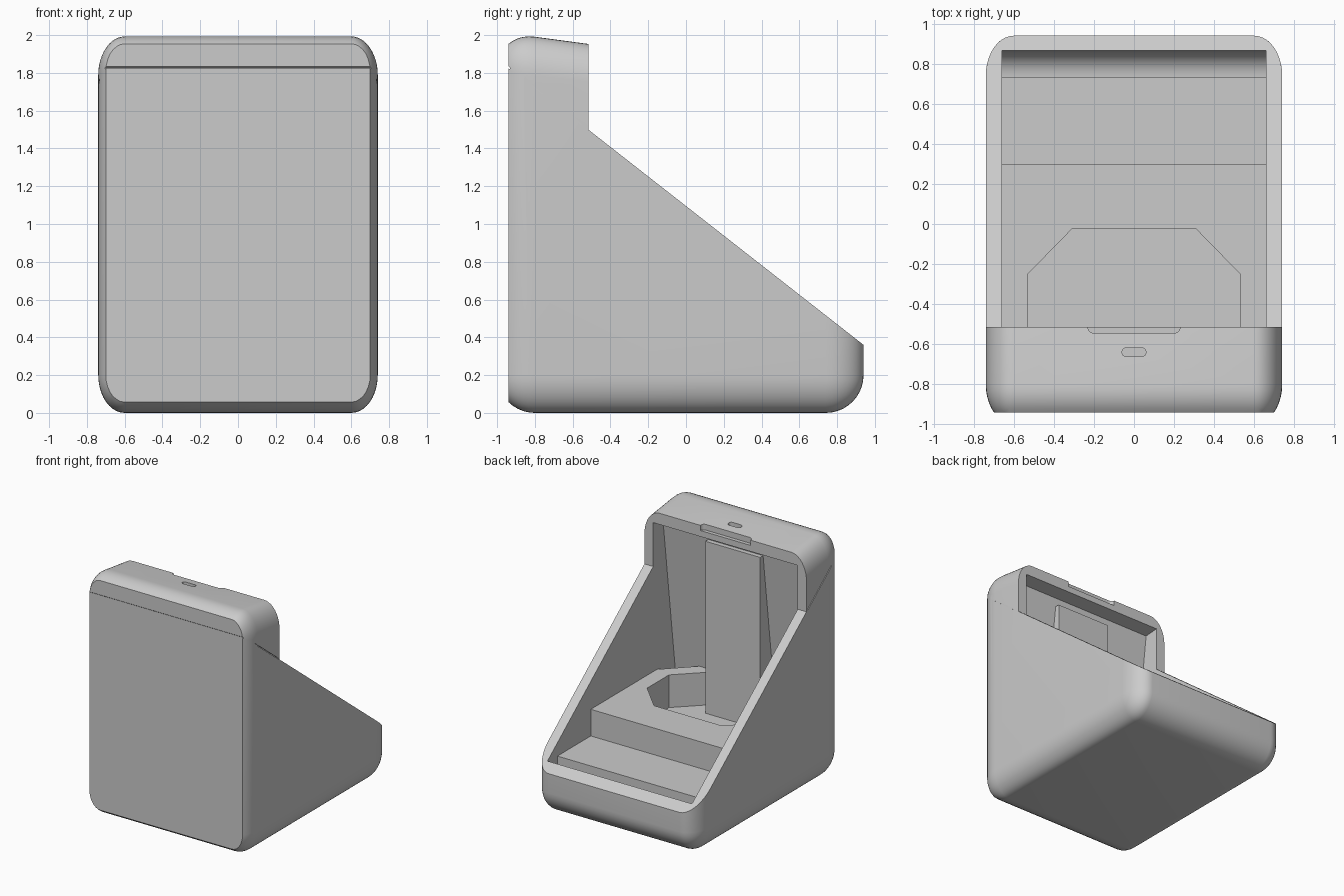
import bpy, bmesh, math

if "Cube" in bpy.data.objects:
    bpy.data.objects.remove(bpy.data.objects["Cube"])

def make_object(name, bm):
    bmesh.ops.recalc_face_normals(bm, faces=bm.faces)
    me = bpy.data.meshes.new(name)
    bm.to_mesh(me)
    bm.free()
    ob = bpy.data.objects.new(name, me)
    bpy.context.collection.objects.link(ob)
    return ob

def prism(name, pts, lo, hi, axis):
    """Extrude a (y,z) profile along x, or an (x,y) plan along z."""
    bm = bmesh.new()
    place = (lambda p, t: (t, p[0], p[1])) if axis == 'x' else (lambda p, t: (p[0], p[1], t))
    a = [bm.verts.new(place(p, lo)) for p in pts]
    b = [bm.verts.new(place(p, hi)) for p in pts]
    bm.faces.new(a)
    bm.faces.new(b[::-1])
    for i in range(len(pts)):
        j = (i + 1) % len(pts)
        bm.faces.new((a[i], b[i], b[j], a[j]))
    return make_object(name, bm)

def boolean(ob, other, op):
    m = ob.modifiers.new('cut', 'BOOLEAN')
    m.operation, m.object, m.solver = op, other, 'EXACT'
    bpy.context.view_layer.objects.active = ob
    bpy.ops.object.modifier_apply(modifier=m.name)
    bpy.data.objects.remove(other)

def arc(cx, cy, r, a0, a1, n=8):
    return [(cx + r * math.cos(math.radians(a0 + (a1 - a0) * i / n)),
             cy + r * math.sin(math.radians(a0 + (a1 - a0) * i / n))) for i in range(n + 1)]

def pill(hx, cy, r):
    return arc(hx - r, cy, r, -90, 90) + arc(-hx + r, cy, r, 90, 270)

# rounded outer block with a gently falling top
bm = bmesh.new()
bmesh.ops.create_cube(bm, size=2)
for v in bm.verts:
    y = 0.94 if v.co.y > 0 else -1.0
    z = 1.953 - 0.134 * (y + 0.515) if v.co.z > 0 else 0
    v.co = (v.co.x * 0.74 / 0.7, y, z)
bmesh.ops.bevel(bm, geom=bm.edges[:], offset=0.2, segments=10, profile=0.5, affect='EDGES')
for v in bm.verts:
    v.co.x *= 0.7
housing = make_object('housing', bm)

# wedge side profile: flat front, sloping rim, raised head
wedge = [(-.94, -.1), (1.0, -.1), (1.0, .313), (-.515, 1.498), (-.515, 2.2), (-.94, 2.2)]
boolean(housing, prism('wedge', wedge, -1, 1, 'x'), 'INTERSECT')

# inner cavity with leaning front wall and rounded back of the floor
cavity = [(-.86, .08)] + arc(.735, .21, .13, -90, 0) + [(.865, 1.86), (-.515, 1.86), (-.64, 1.85)]
boolean(housing, prism('cavity', cavity, -.66, .66, 'x'), 'DIFFERENCE')

# shallow seam below the head
def seam(y0, y1):
    f = lambda y: 1.83 - .782 * (y + .94)
    return [(y0, f(y0) - .005), (y1, f(y1) - .005), (y1, f(y1) + .005), (y0, f(y0) + .005)]
for y0, y1, x0, x1 in ((-1, -.932, -.8, .8), (-.95, -.53, .734, .8), (-.95, -.53, -.8, -.734)):
    boolean(housing, prism('seam', seam(y0, y1), x0, x1, 'x'), 'DIFFERENCE')

# finger notch and small slot in the head
notch = [(-.23, -.45), (.23, -.45)] + arc(.2, -.515, .03, 0, -90) + arc(-.2, -.515, .03, -90, -180)
boolean(housing, prism('notch', notch, 1.91, 2.1, 'z'), 'DIFFERENCE')
boolean(housing, prism('slot', pill(.06, -.64, .022), 1.94, 2.1, 'z'), 'DIFFERENCE')

# lower step
lower_step = prism('lower_step', [(-.665, .28), (.665, .28), (.665, .735), (-.665, .735)], .06, .41, 'z')

# upper platform with an eight-sided well
plan = [(-.665, .3), (.665, .3), (.665, -.56), (.38, -.845), (-.38, -.845), (-.665, -.56)]
platform = prism('platform', plan, .06, .63, 'z')
half = [(.31, -.025), (.53, -.25), (.53, -.535), (.31, -.75)]
well = half + [(-x, y) for x, y in reversed(half)]
boolean(platform, prism('well', well, .36, .8, 'z'), 'DIFFERENCE')

# upright back support
support = prism('back_support', [(-.25, -.61), (.25, -.61), (.25, -.9), (-.25, -.9)], .2, 1.78, 'z')

for ob in (housing, lower_step, platform, support):
    bpy.ops.object.select_all(action='DESELECT')
    ob.select_set(True)
    bpy.context.view_layer.objects.active = ob
    bpy.ops.object.shade_smooth_by_angle(angle=math.radians(25))
